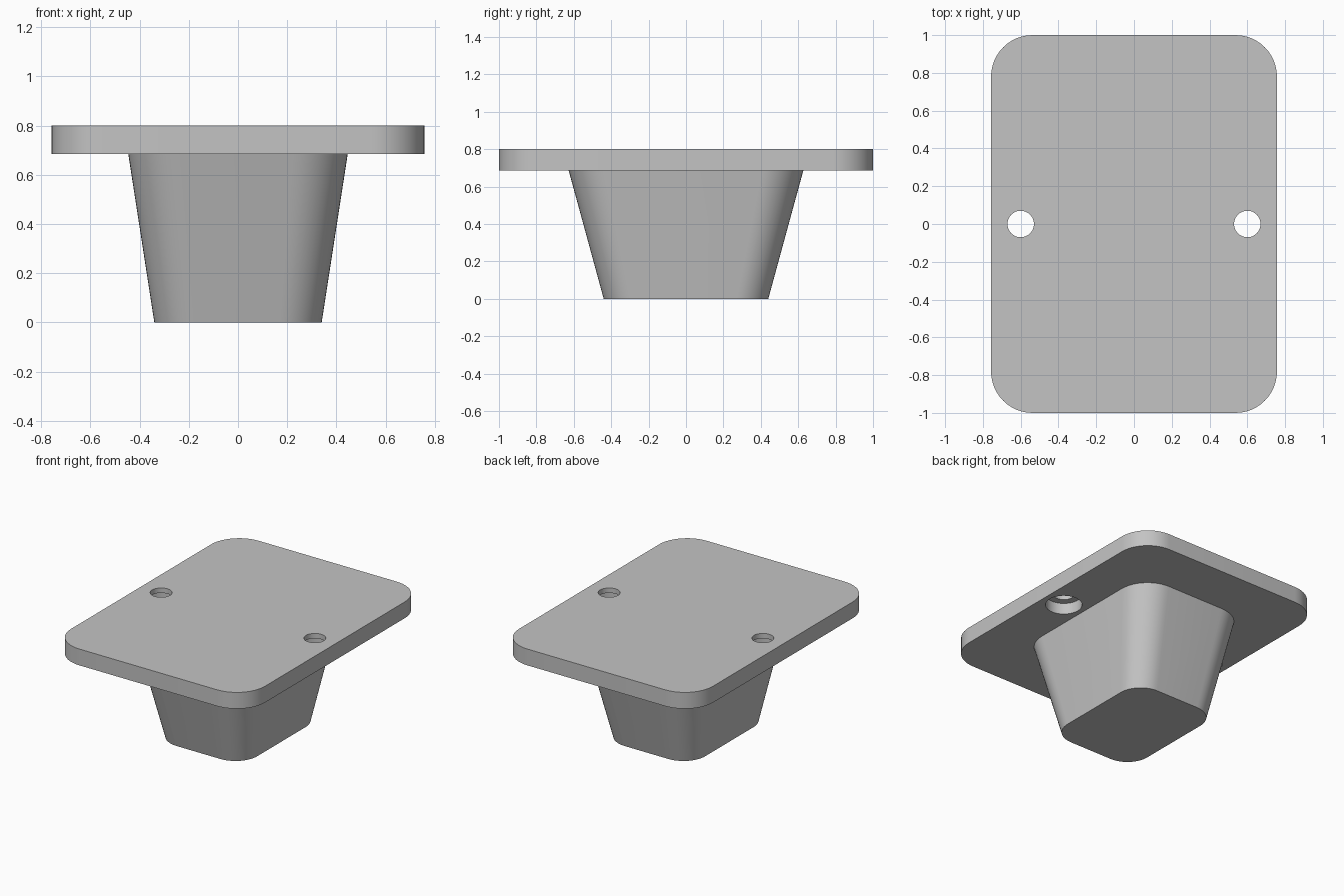
import bpy
import bmesh
from math import cos, sin, pi, radians

cube = bpy.data.objects.get("Cube")
if cube:
    bpy.data.objects.remove(cube)

GREY = (0.55, 0.55, 0.55, 1.0)
grey = bpy.data.materials.new("plain grey")
grey.use_nodes = True
grey.diffuse_color = GREY
grey.node_tree.nodes["Principled BSDF"].inputs["Base Color"].default_value = GREY

STEPS = 12          # segments per rounded corner
PLATE_BOTTOM, PLATE_TOP = 0.685, 0.80


def rounded_rect(hx, hy, radius):
    """Outline of a rounded rectangle with half sizes hx and hy."""
    points = []
    for quarter, (sx, sy) in enumerate(((1, 1), (-1, 1), (-1, -1), (1, -1))):
        for i in range(STEPS + 1):
            a = (quarter + i / STEPS) * pi / 2
            points.append((sx * (hx - radius) + radius * cos(a),
                           sy * (hy - radius) + radius * sin(a)))
    return points


def loft(name, lower, z0, upper, z1):
    """Solid between two matching outlines."""
    bm = bmesh.new()
    a = [bm.verts.new((x, y, z0)) for x, y in lower]
    b = [bm.verts.new((x, y, z1)) for x, y in upper]
    bm.faces.new(a[::-1])
    bm.faces.new(b)
    for i in range(len(a)):
        j = (i + 1) % len(a)
        bm.faces.new((a[i], a[j], b[j], b[i]))
    mesh = bpy.data.meshes.new(name)
    bm.to_mesh(mesh)
    bm.free()
    mesh.materials.append(grey)
    obj = bpy.data.objects.new(name, mesh)
    bpy.context.collection.objects.link(obj)
    return obj


def activate(obj):
    bpy.ops.object.select_all(action='DESELECT')
    obj.select_set(True)
    bpy.context.view_layer.objects.active = obj


def drill(obj, x, radius, z0, z1):
    """Cut a round vertical hole through part of obj."""
    bpy.ops.mesh.primitive_cylinder_add(vertices=48, radius=radius, depth=z1 - z0,
                                        location=(x, 0, (z0 + z1) / 2))
    cutter = bpy.context.object
    cutter.hide_render = True
    cutter.data.materials.append(grey)
    mod = obj.modifiers.new("hole", 'BOOLEAN')
    mod.operation = 'DIFFERENCE'
    mod.solver = 'EXACT'
    mod.object = cutter
    activate(obj)
    bpy.ops.object.modifier_apply(modifier=mod.name)
    bpy.data.objects.remove(cutter)


# Flat mounting plate
outline = rounded_rect(0.757, 1.0, 0.22)
plate = loft("mounting_plate", outline, PLATE_BOTTOM, outline, PLATE_TOP)

# Screw holes, counterbored from below
for x in (-0.6, 0.6):
    drill(plate, x, 0.12, PLATE_BOTTOM - 0.1, PLATE_BOTTOM + 0.08)
    drill(plate, x, 0.07, PLATE_BOTTOM - 0.1, PLATE_TOP + 0.1)

# Tapered block under the plate
block = loft("tapered_block", rounded_rect(0.34, 0.44, 0.17), 0,
             rounded_rect(0.446, 0.627, 0.22), PLATE_BOTTOM)

for obj in (plate, block):
    activate(obj)
    bpy.ops.object.shade_smooth_by_angle(angle=radians(30))
